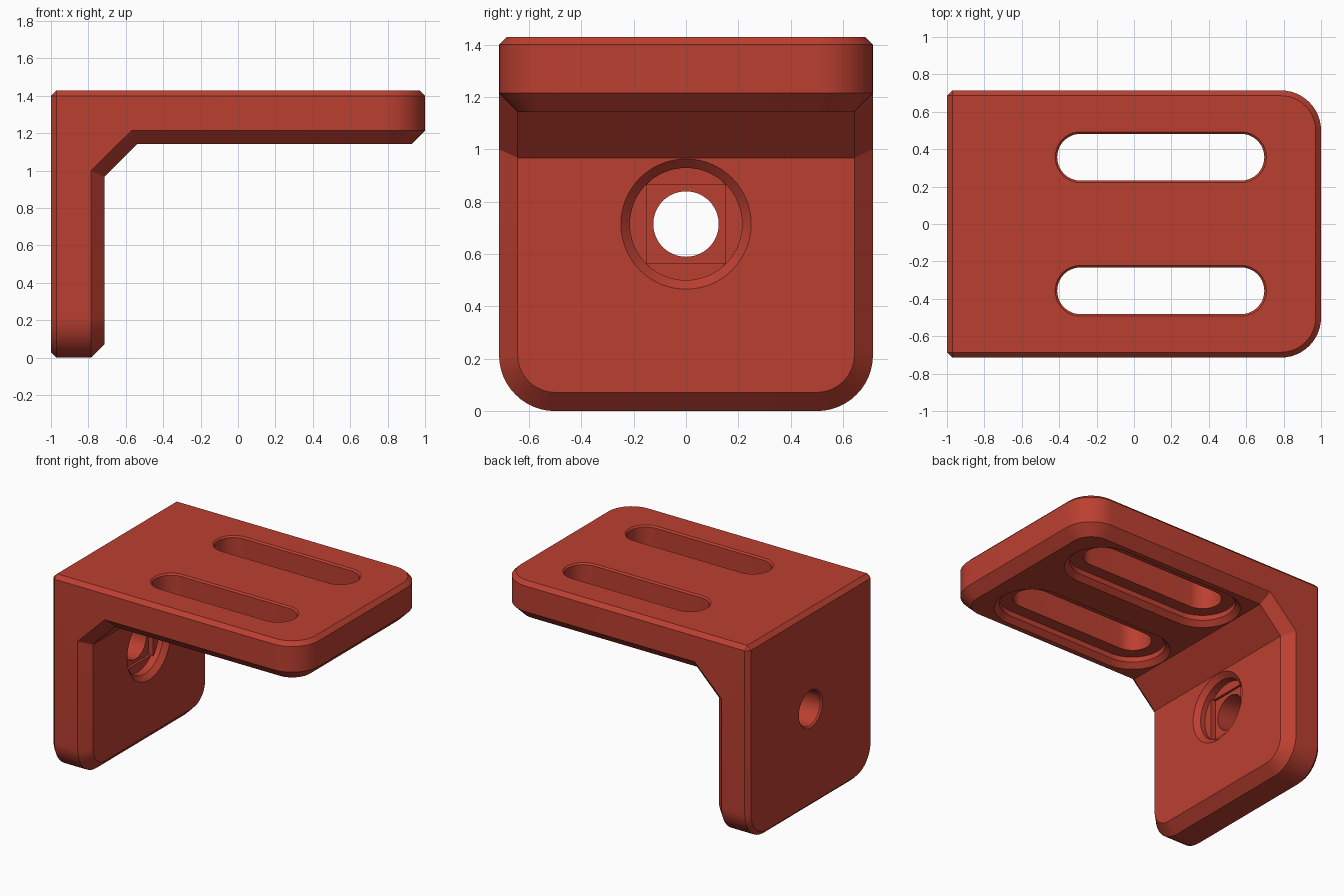
import bpy, bmesh, math

if "Cube" in bpy.data.objects:
    bpy.data.objects.remove(bpy.data.objects["Cube"])

H, W, R = 1.4286, 0.7143, 0.2143      # height, half width, corner radius
T = 0.2857                            # plate thickness
N = 12                                # segments per rounded corner

red = bpy.data.materials.new("brick_red")
red.diffuse_color = (0.5, 0.05, 0.03, 1)
red.use_nodes = True
red.node_tree.nodes["Principled BSDF"].inputs["Base Color"].default_value = red.diffuse_color


def make_object(name, bm):
    bmesh.ops.remove_doubles(bm, verts=bm.verts, dist=1e-5)
    bmesh.ops.recalc_face_normals(bm, faces=bm.faces)
    mesh = bpy.data.meshes.new(name)
    bm.to_mesh(mesh)
    bm.free()
    mesh.materials.append(red)
    obj = bpy.data.objects.new(name, mesh)
    bpy.context.collection.objects.link(obj)
    return obj


def half_outline(inset, depth, bend_x, bend_z):
    """One side of the folded plate outline: shelf corner, bend, foot corner."""
    r, c = R - inset, W - R
    z, x = H - depth, -1 + depth
    ts = [math.pi / 2 * i / N for i in range(N + 1)]
    pts = [(1 - R + r * math.cos(t), c + r * math.sin(t), z) for t in ts]
    pts += [(bend_x, W - inset, z), (x, W - inset, bend_z)]
    pts += [(x, c + r * math.cos(t), R - r * math.sin(t)) for t in ts]
    return pts


def build_body():
    c = 0.0286                        # outer chamfer
    layers = [(c, 0, -1 + c, H - c),
              (0, c, -1 + c, H - c),
              (0, T - 0.0714, -0.569, 1.0),
              (0.0714, T, -0.539, 0.967)]
    bm = bmesh.new()
    halves = []
    for layer in layers:
        pts = half_outline(*layer)
        halves.append(([bm.verts.new(p) for p in pts],
                       [bm.verts.new((p[0], -p[1], p[2])) for p in pts]))
    # chamfers and side walls
    loops = [a + b[::-1] for a, b in halves]
    for lo, hi in zip(loops, loops[1:]):
        n = len(lo)
        for i in range(n):
            j = (i + 1) % n
            bm.faces.new((lo[i], lo[j], hi[j], hi[i]))
    # outer and inner faces: shelf, bend, wall
    for a, b in (halves[0], halves[-1]):
        for s in (slice(0, N + 2), slice(N + 1, N + 3), slice(N + 2, None)):
            bm.faces.new(a[s] + b[s][::-1])
    return make_object("angle_bracket", bm)


def build_cutter(name, rings, half_len, place):
    """Stack of rounded outlines; each ring is (radius, depth, limit_u, limit_v)."""
    bm = bmesh.new()
    loops = []
    for r, depth, lu, lv in rings:
        loop = []
        for side in (1, -1):
            for i in range(33):
                t = math.pi * (i / 32 - 0.5) + (0 if side > 0 else math.pi)
                u = max(-lu, min(lu, r * math.cos(t)))
                v = max(-lv, min(lv, r * math.sin(t)))
                loop.append(bm.verts.new(place(u + side * half_len, v, depth)))
        loops.append(loop)
    n = len(loops[0])
    for lo, hi in zip(loops, loops[1:]):
        for i in range(n):
            j = (i + 1) % n
            bm.faces.new((lo[i], lo[j], hi[j], hi[i]))
    bm.faces.new(loops[0])
    bm.faces.new(loops[-1])
    return make_object(name, bm)


body = build_body()

# through hole, bridging steps, counterbore and flared rim
BIG = 9
floor = T - 0.0714
rim = [(0.2143, floor, BIG, BIG), (0.2143, T - 0.0345, BIG, BIG),
       (0.2588, T + 0.01, BIG, BIG)]
bore = [(0.146, -0.01, BIG, BIG), (0.125, 0.011, BIG, BIG)]
step = 0.018
slot_rings = bore + [(0.125, floor, BIG, BIG)] + rim
hole_rings = bore + [(0.125, floor - 2 * step, BIG, BIG),
                     (0.2143, floor - 2 * step, 0.15, 0.15),
                     (0.2143, floor - step, 0.15, 0.15),
                     (0.2143, floor - step, 0.15, BIG),
                     (0.2143, floor, 0.15, BIG)] + rim

cutters = [build_cutter("wall_hole_cutter", hole_rings, 0,
                        lambda u, v, d: (-1 + d, u, 0.7143 + v))]
for s in (1, -1):
    cutters.append(build_cutter("slot_cutter", slot_rings, 0.4286,
                                lambda u, v, d, s=s: (0.143 + u, s * 0.357 + v, H - d)))

bpy.context.view_layer.objects.active = body
body.select_set(True)
for cutter in cutters:
    mod = body.modifiers.new("cut", 'BOOLEAN')
    mod.operation = 'DIFFERENCE'
    mod.solver = 'EXACT'
    mod.object = cutter
    bpy.ops.object.modifier_apply(modifier=mod.name)
for cutter in cutters:
    bpy.data.objects.remove(cutter)

bpy.ops.object.shade_smooth_by_angle(angle=math.radians(30))
